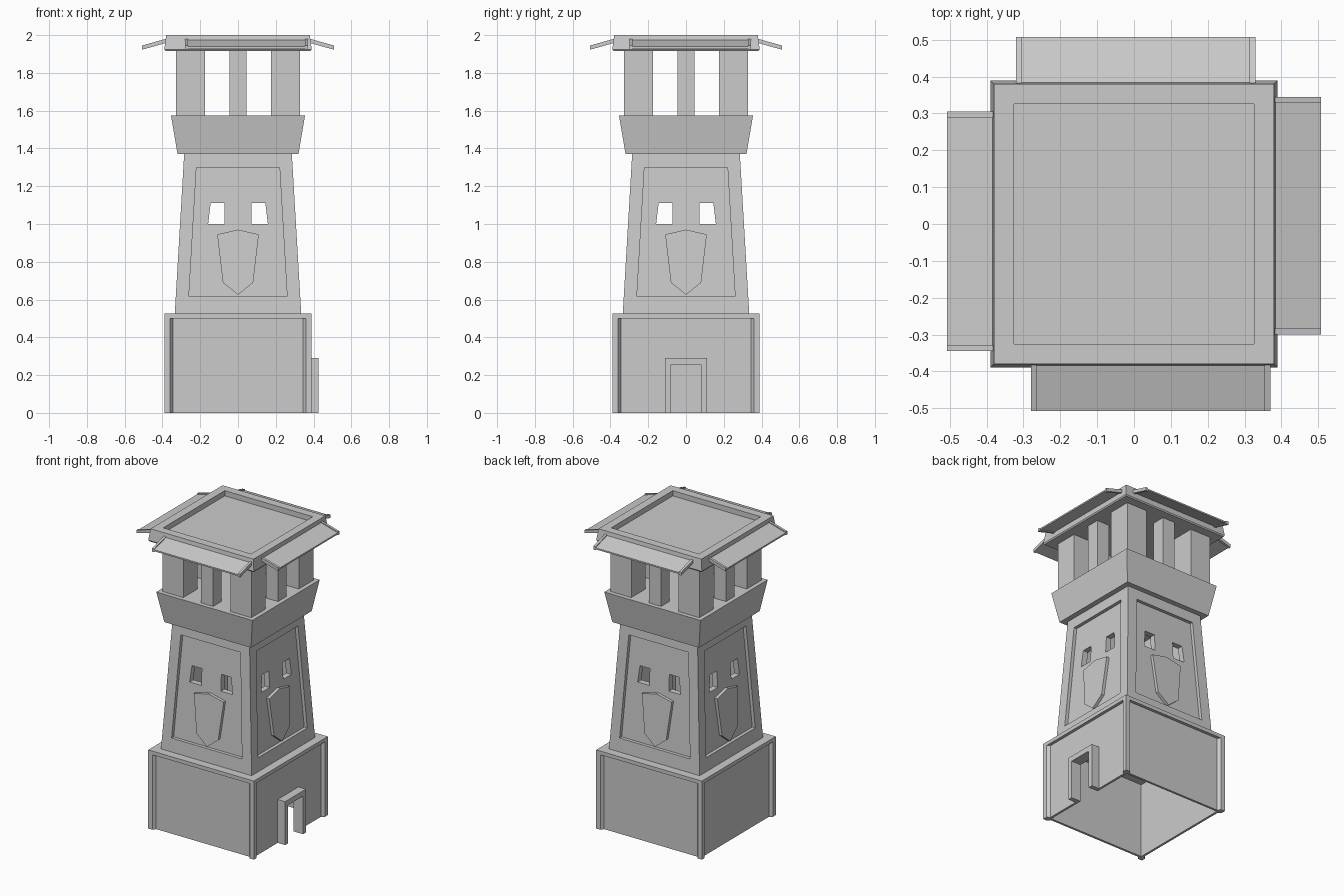
import bpy, bmesh
from mathutils import Matrix
from math import pi

if "Cube" in bpy.data.objects:
    bpy.data.objects.remove(bpy.data.objects["Cube"])


def finish(name, bm):
    bmesh.ops.recalc_face_normals(bm, faces=bm.faces)
    me = bpy.data.meshes.new(name)
    bm.to_mesh(me)
    bm.free()
    ob = bpy.data.objects.new(name, me)
    bpy.context.collection.objects.link(ob)
    return ob


def prism(bm, a, b):
    """Solid between two matching outlines."""
    va, vb = [bm.verts.new(p) for p in a], [bm.verts.new(p) for p in b]
    n = len(va)
    bm.faces.new(va)
    bm.faces.new(vb[::-1])
    for i in range(n):
        j = (i + 1) % n
        bm.faces.new((va[i], va[j], vb[j], vb[i]))


def box(bm, x0, x1, y0, y1, z0, z1):
    q = [(x0, y0), (x1, y0), (x1, y1), (x0, y1)]
    prism(bm, [(x, y, z0) for x, y in q], [(x, y, z1) for x, y in q])


def square_lathe(name, profile, closed=True):
    """Sweep a (half width, z) profile around four square corners."""
    bm = bmesh.new()
    rings = [[bm.verts.new((h * sx, h * sy, z)) for sx, sy in ((-1, -1), (1, -1), (1, 1), (-1, 1))]
             for h, z in profile]
    n = len(rings)
    for i in range(n if closed else n - 1):
        a, b = rings[i], rings[(i + 1) % n]
        for k in range(4):
            m = (k + 1) % 4
            bm.faces.new((a[k], a[m], b[m], b[k]))
    if not closed:
        bm.faces.new(rings[0])
        bm.faces.new(rings[-1])
    return finish(name, bm)


def wall(z):
    return 0.335 - (z - 0.52) * 0.05 / 0.85


def four_sides(name, outlines, d0, d1):
    """Slabs following the sloping tower wall, repeated on all sides."""
    bm = bmesh.new()
    for k in range(4):
        r = Matrix.Rotation(k * pi / 2, 4, 'Z')
        for o in outlines:
            prism(bm, *[[r @ Matrix.Translation((u, -wall(z) - d, z)).translation for u, z in o]
                        for d in (d0, d1)])
    return finish(name, bm)


def cut(ob, cutter):
    cutter.hide_render = True
    m = ob.modifiers.new("cut", 'BOOLEAN')
    m.operation = 'DIFFERENCE'
    m.solver = 'EXACT'
    m.object = cutter
    bpy.context.view_layer.objects.active = ob
    bpy.ops.object.modifier_apply(modifier=m.name)
    bpy.data.objects.remove(cutter)


# Hollow base with an overhanging top band and a doorway
base = square_lathe("base", [(0.37, 0), (0.37, 0.5), (0.39, 0.5), (0.39, 0.525),
                             (0.275, 0.525), (0.275, 0.5), (0.355, 0.5), (0.355, 0)])
bm = bmesh.new()
box(bm, 0.3, 0.5, -0.08, 0.08, -0.1, 0.255)
cut(base, finish("door_cutter", bm))

# Corner posts of the base
bm = bmesh.new()
post = [(0.39, 0.39), (0.36, 0.39), (0.345, 0.37), (0.355, 0.355), (0.37, 0.345), (0.39, 0.36)]
for k in range(4):
    r = Matrix.Rotation(k * pi / 2, 4, 'Z')
    prism(bm, *[[r @ Matrix.Translation((x, y, z)).translation for x, y in post] for z in (0, 0.5)])
finish("base_corner_posts", bm)

# Door frame
bm = bmesh.new()
arch = [(-0.11, 0), (-0.11, 0.29), (0.11, 0.29), (0.11, 0), (0.08, 0), (0.08, 0.255),
        (-0.08, 0.255), (-0.08, 0)]
prism(bm, [(0.36, y, z) for y, z in arch], [(0.425, y, z) for y, z in arch])
finish("door_frame", bm)

# Tapered hollow tower with recessed panels and windows
tower = square_lathe("tower", [(0.335, 0.52), (0.285, 1.37), (0.225, 1.37), (0.275, 0.52)])
panel = [(-0.26, 0.615), (0.26, 0.615), (0.22, 1.3), (-0.22, 1.3)]
cut(tower, four_sides("panel_cutter", [panel], -0.022, 0.05))
window = [(0.072, 1.0), (0.158, 1.0), (0.145, 1.11), (0.072, 1.11)]
cut(tower, four_sides("window_cutter", [window, [(-u, z) for u, z in window]], -0.1, 0.0))

# Shields in the panels
half = [(0.11, 0.945), (0.08, 0.69)]
shield = [(0, 0.97)] + half + [(0, 0.625)] + [(-u, z) for u, z in half[::-1]]
four_sides("shields", [shield], -0.03, -0.002)

# Flared gallery
square_lathe("gallery", [(0.32, 1.37), (0.355, 1.575)], closed=False)

# Pillars: square corners and one thin pillar mid-side
bm = bmesh.new()
for sx in (-1, 1):
    for sy in (-1, 1):
        box(bm, *sorted((sx * 0.175, sx * 0.327)), *sorted((sy * 0.175, sy * 0.327)), 1.57, 1.925)
    box(bm, -0.045, 0.045, *sorted((sx * 0.237, sx * 0.327)), 1.57, 1.925)
    box(bm, *sorted((sx * 0.237, sx * 0.327)), -0.045, 0.045, 1.57, 1.925)
finish("pillars", bm)

# Flat roof with sunken top
square_lathe("roof", [(0.385, 1.917), (0.39, 1.925), (0.38, 2.0), (0.325, 2.0), (0.325, 1.965)],
             closed=False)

# Awnings, each slightly off centre, with an end beam at both sides
for name, k, a, b in (("front", 0, -0.28, 0.37), ("right", 1, -0.3, 0.345),
                      ("back", 2, -0.33, 0.32), ("left", 3, -0.305, 0.345)):
    bm = bmesh.new()
    for x0, x1, t in ((a, b, 0.005), (a, a + 0.016, 0.011), (b - 0.016, b, 0.011)):
        side = [(-0.365, 1.974 + t), (-0.507, 1.934 + t), (-0.507, 1.934 - t), (-0.365, 1.974 - t)]
        prism(bm, [(x0, y, z) for y, z in side], [(x1, y, z) for y, z in side])
    bm.transform(Matrix.Rotation(k * pi / 2, 4, 'Z'))
    finish(name + "_awning", bm)
